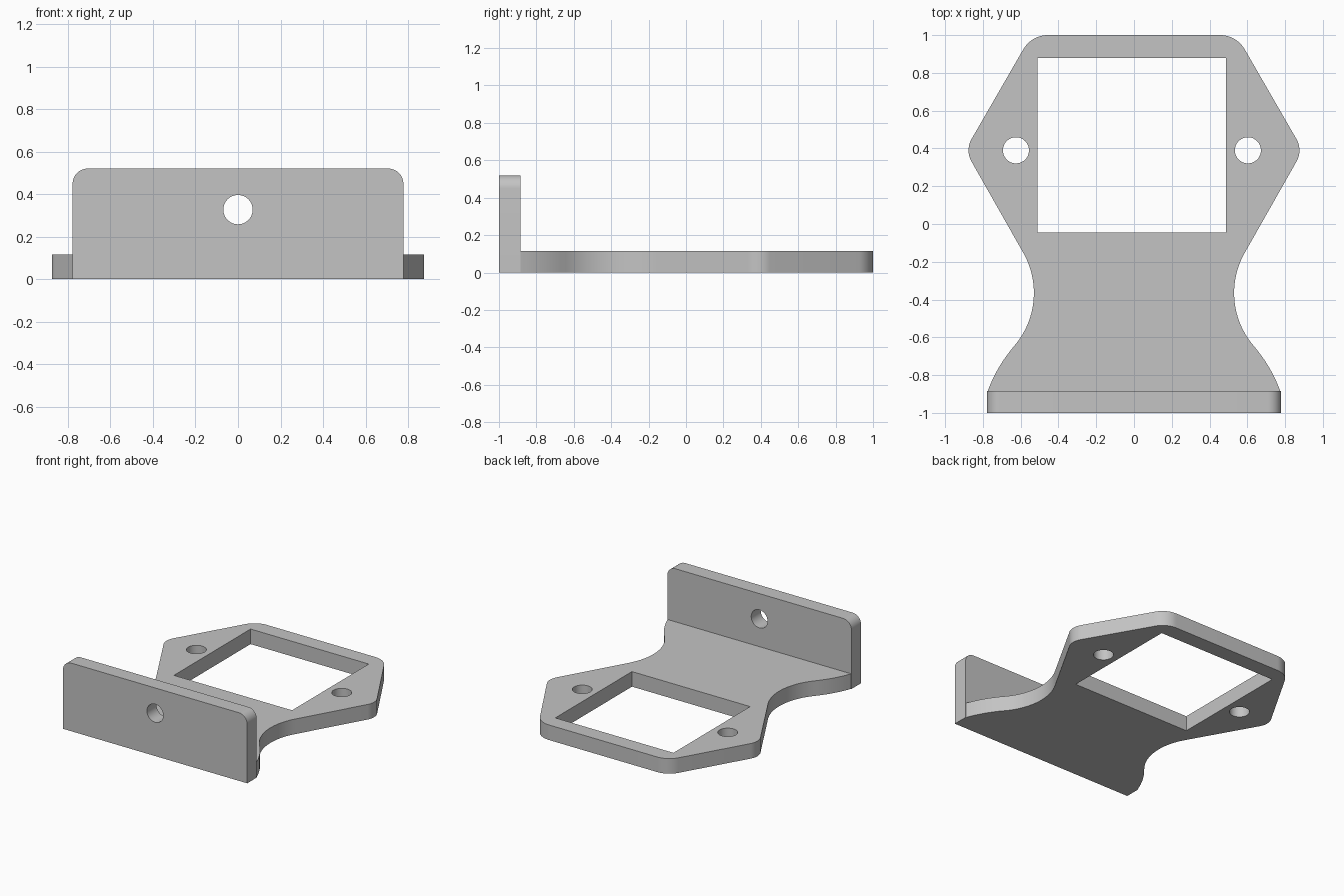
import bpy, bmesh
from math import sin, cos, radians
from mathutils import Vector, Matrix

if "Cube" in bpy.data.objects:
    bpy.data.objects.remove(bpy.data.objects["Cube"])

T = 0.115          # sheet thickness
BACK = -1 + T      # rear face of the upright flange

grey = bpy.data.materials.new("light grey")
grey.use_nodes = True
colour = (0.55, 0.55, 0.55, 1)
grey.diffuse_color = colour
grey.node_tree.nodes["Principled BSDF"].inputs["Base Color"].default_value = colour


def prism(name, points, low, high, upright=False):
    """Extrude an outline along z, or along y when upright (outline in x, z)."""
    bm = bmesh.new()
    face = bm.faces.new([bm.verts.new((x, y, low)) for x, y in points])
    moved = bmesh.ops.extrude_face_region(bm, geom=[face])["geom"]
    bmesh.ops.translate(bm, vec=(0, 0, high - low),
                        verts=[v for v in moved if isinstance(v, bmesh.types.BMVert)])
    if upright:
        swap = Matrix(((1, 0, 0, 0), (0, 0, 1, 0), (0, 1, 0, 0), (0, 0, 0, 1)))
        bm.transform(swap)
    bmesh.ops.recalc_face_normals(bm, faces=bm.faces)
    mesh = bpy.data.meshes.new(name)
    bm.to_mesh(mesh)
    bm.free()
    mesh.materials.append(grey)
    obj = bpy.data.objects.new(name, mesh)
    bpy.context.collection.objects.link(obj)
    return obj


def arc(cx, cy, r, start, end, steps=12):
    angles = [radians(start + (end - start) * i / steps) for i in range(steps + 1)]
    return [(cx + r * cos(a), cy + r * sin(a)) for a in angles]


def mirrored(half):
    return half + [(-x, y) for x, y in reversed(half)]


def combine(target, tool, operation):
    mod = target.modifiers.new(tool.name, "BOOLEAN")
    mod.object, mod.operation, mod.solver = tool, operation, "EXACT"
    bpy.context.view_layer.objects.active = target
    bpy.ops.object.modifier_apply(modifier=mod.name)
    bpy.data.objects.remove(tool)


# Base plate: rounded hexagon, concave waist, flared foot
half = arc(0.456, 0.85, 0.15, 90, 30)
half += arc(0.756, 0.39, 0.12, 30, -30)
half += arc(0.96, -0.365, 0.43, 150, 220, 20)
start, end = Vector(half[-1]), Vector((0.775, BACK))
bulge = Vector((0.011, 0.0065))
for i in range(1, 9):
    t = i / 8
    half.append(tuple(start.lerp(end, t) + bulge * 4 * t * (1 - t)))
half.append((0.775, -0.95))
bracket = prism("mounting_bracket", mirrored(half), 0, T)

# Upright flange with rounded top corners
r = 0.07
profile = [(0.778, 0)] + arc(0.778 - r, 0.52 - r, r, 0, 90)
flange = prism("flange", mirrored(profile), -1, BACK, upright=True)
combine(bracket, flange, "UNION")

# Square opening
opening = prism("opening", [(-0.51, -0.045), (0.488, -0.045),
                            (0.488, 0.88), (-0.51, 0.88)], -0.1, 0.3)
combine(bracket, opening, "DIFFERENCE")

# Bolt holes in the ears and the flange
for x in (-0.625, 0.603):
    hole = prism("ear_hole", arc(x, 0.39, 0.069, 0, 352.5, 47), -0.1, 0.3)
    combine(bracket, hole, "DIFFERENCE")
hole = prism("flange_hole", arc(0, 0.327, 0.069, 0, 352.5, 47), -1.1, -0.7, upright=True)
combine(bracket, hole, "DIFFERENCE")

bpy.ops.object.select_all(action="DESELECT")
bracket.select_set(True)
bpy.context.view_layer.objects.active = bracket
bpy.ops.object.shade_smooth_by_angle(angle=radians(30))
